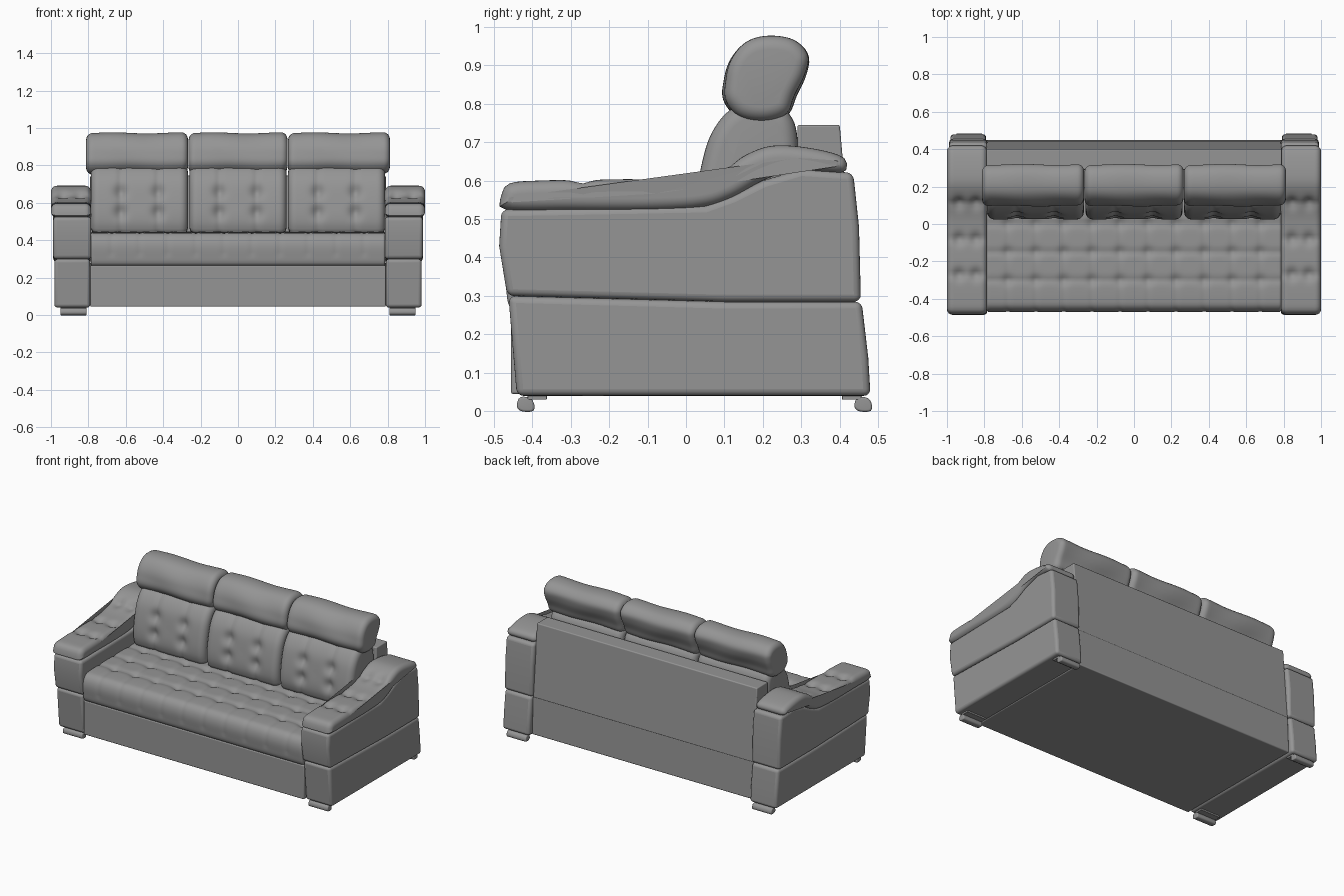
import bpy, bmesh, math
from mathutils import Vector

if "Cube" in bpy.data.objects:
    bpy.data.objects.remove(bpy.data.objects["Cube"])

leather = bpy.data.materials.new("grey_leather")
leather.use_nodes = True
GREY = (0.3, 0.3, 0.3, 1)
leather.diffuse_color = GREY
leather.node_tree.nodes["Principled BSDF"].inputs["Base Color"].default_value = GREY


def finish(bm, name, angle=40, bevel=0):
    bmesh.ops.recalc_face_normals(bm, faces=bm.faces)
    mesh = bpy.data.meshes.new(name)
    bm.to_mesh(mesh)
    bm.free()
    ob = bpy.data.objects.new(name, mesh)
    bpy.context.collection.objects.link(ob)
    mesh.materials.append(leather)
    if bevel:
        mod = ob.modifiers.new("soft_edges", 'BEVEL')
        mod.width, mod.segments = bevel, 4
        mod.limit_method, mod.angle_limit = 'ANGLE', math.radians(35)
    bpy.ops.object.select_all(action='DESELECT')
    ob.select_set(True)
    bpy.context.view_layer.objects.active = ob
    bpy.ops.object.shade_smooth_by_angle(angle=math.radians(angle))
    return ob


def prism(name, profile, x0, x1, bevel):
    """Side profile (y, z) extruded along x."""
    bm = bmesh.new()
    face = bm.faces.new([bm.verts.new((x0, y, z)) for y, z in profile])
    ext = bmesh.ops.extrude_face_region(bm, geom=[face])["geom"]
    bmesh.ops.translate(bm, vec=(x1 - x0, 0, 0),
                        verts=[v for v in ext if isinstance(v, bmesh.types.BMVert)])
    return finish(bm, name, 40, bevel)


def smooth_loop(ctrl, count):
    """Closed Catmull-Rom curve, resampled to even spacing."""
    pts, n = [Vector(c) for c in ctrl], len(ctrl)
    dense = []
    for i in range(n):
        a, b, c, d = (pts[(i + k) % n] for k in (-1, 0, 1, 2))
        for k in range(20):
            t = k / 20
            dense.append(0.5 * (2 * b + (c - a) * t + (2 * a - 5 * b + 4 * c - d) * t * t
                                + (3 * b - a - 3 * c + d) * t ** 3))
    dense.append(dense[0])
    total = sum((q - p).length for p, q in zip(dense, dense[1:]))
    out, run, target = [], 0, 0
    for p, q in zip(dense, dense[1:]):
        seg = (q - p).length
        while len(out) < count and target <= run + seg and seg > 0:
            out.append(p.lerp(q, (target - run) / seg))
            target += total / count
        run += seg
    return out


def cushion(name, ctrl, x0, x1, radius, rings, count, dent=lambda x, y, z: 0):
    """Padded roll along x with rounded ends; dent() presses the surface inwards."""
    loop = smooth_loop(ctrl, count)
    n = len(loop)
    area = sum(loop[i - 1].cross(loop[i]) for i in range(n))
    normals = []
    for i in range(n):
        t = (loop[(i + 1) % n] - loop[i - 1]).normalized()
        normals.append(Vector((-t.y, t.x)) * (1 if area > 0 else -1))
    ends = [radius * (1 - math.cos(math.pi / 2 * k / 6)) for k in range(6)]
    mid = [radius + (x1 - x0 - 2 * radius) * k / rings for k in range(rings + 1)]
    steps = ends + mid + [x1 - x0 - e for e in reversed(ends)]
    bm, prev, hoops = bmesh.new(), None, []
    for s in steps:
        edge = min(s, x1 - x0 - s, radius)
        inset = radius - math.sqrt(max(0, radius ** 2 - (radius - edge) ** 2))
        hoop = []
        for p, nrm in zip(loop, normals):
            q = p + nrm * (inset + dent(x0 + s, p.x, p.y))
            hoop.append(bm.verts.new((x0 + s, q.x, q.y)))
        if prev:
            for i in range(n):
                bm.faces.new((prev[i - 1], prev[i], hoop[i], hoop[i - 1]))
        prev = hoop
        hoops.append(hoop)
    bm.faces.new(hoops[0])
    bm.faces.new(hoops[-1])
    return finish(bm, name, 60)


def bell(d, r):
    return math.exp(-(d / r) ** 2)


# Base and back frame
prism("base", [(-0.455, 0.045), (0.45, 0.045), (0.44, 0.285), (0.2, 0.285), (-0.455, 0.265)],
      -0.79, 0.79, 0.006)
prism("back_panel", [(0.29, 0.28), (0.44, 0.28), (0.40, 0.745), (0.29, 0.745)],
      -0.79, 0.79, 0.006)

# Arms: lower panel, upper panel, tufted pad and feet
LOWER = [(-0.44, 0.04), (0.48, 0.04), (0.474, 0.14), (0.457, 0.285), (0.1, 0.285), (-0.462, 0.3)]
UPPER = [(-0.465, 0.3), (0.1, 0.285), (0.455, 0.285), (0.45, 0.48), (0.435, 0.62), (0.3, 0.63),
         (0.2, 0.6), (0.12, 0.56), (0.05, 0.535), (-0.48, 0.525), (-0.486, 0.43)]
PAD = [(-0.47, 0.525), (-0.48, 0.56), (-0.46, 0.592), (-0.38, 0.6), (-0.2, 0.603), (-0.04, 0.606),
       (0.06, 0.622), (0.14, 0.66), (0.21, 0.688), (0.28, 0.69), (0.37, 0.675), (0.415, 0.655),
       (0.412, 0.622), (0.36, 0.622), (0.28, 0.625), (0.2, 0.6), (0.12, 0.555), (0.04, 0.53),
       (-0.1, 0.522), (-0.3, 0.522)]


def pad_dent(x, y, z):
    if z < 0.575:
        return 0
    return sum(0.018 * bell(math.hypot(abs(x) - bx, y - by), 0.03) + 0.003 * bell(y - by, 0.02)
               for by in (-0.27, -0.08, 0.11) for bx in (0.845, 0.935))


for side, word in ((1, "left"), (-1, "right")):
    def span(a, b):
        return sorted((side * a, side * b))
    prism(word + "_arm_lower", LOWER, *span(0.79, 0.982), 0.018)
    prism(word + "_arm_upper", UPPER, *span(0.785, 0.988), 0.018)
    cushion(word + "_arm_pad", PAD, *span(0.785, 1.0), 0.032, 24, 110, pad_dent)
    for end, y in (("front", -0.417), ("back", 0.461)):
        foot = [(y - 0.023, 0.012), (y - 0.01, 0), (y + 0.018, 0), (y + 0.023, 0.015),
                (y + 0.012, 0.034), (y - 0.015, 0.036)]
        cushion(f"{word}_{end}_foot", foot, *span(0.81, 0.95), 0.006, 2, 20)
        inner = y + (0.03 if y < 0 else -0.03)
        plate = [(inner - 0.025, 0.03), (inner + 0.025, 0.03),
                 (inner + 0.025, 0.045), (inner - 0.025, 0.045)]
        prism(f"{word}_{end}_foot_plate", plate, *span(0.81, 0.95), 0.002)

# Quilted seat
COLUMNS = [-0.675 + 0.15 * k for k in range(10)]
ROWS = (-0.3, -0.15, 0.0)


def seat_dent(x, y, z):
    if z < 0.4:
        return 0.003 * sum(bell(x - c, 0.015) for c in COLUMNS) if y < -0.4 and z > 0.31 else 0
    col = min(abs(x - c) for c in COLUMNS)
    row = min(abs(y - r) for r in ROWS)
    return (0.012 * bell(math.hypot(col, row), 0.028) + 0.007 * bell(row, 0.016)
            + 0.003 * bell(col, 0.014))


SEAT = [(-0.455, 0.268), (-0.468, 0.32), (-0.47, 0.38), (-0.45, 0.425), (-0.4, 0.442),
        (-0.2, 0.446), (0, 0.446), (0.15, 0.44), (0.19, 0.4), (0.19, 0.3), (0.15, 0.265),
        (-0.1, 0.265), (-0.4, 0.265)]
cushion("seat", SEAT, -0.787, 0.787, 0.012, 150, 110, seat_dent)

# Three back cushions with headrests
BACK = [(0.06, 0.435), (0.03, 0.47), (0.025, 0.54), (0.04, 0.64), (0.065, 0.72), (0.11, 0.78),
        (0.17, 0.805), (0.24, 0.795), (0.285, 0.74), (0.292, 0.6), (0.285, 0.46), (0.2, 0.43)]
HEAD = [(0.125, 0.775), (0.098, 0.815), (0.1, 0.87), (0.125, 0.925), (0.165, 0.962),
        (0.22, 0.974), (0.28, 0.963), (0.316, 0.925), (0.31, 0.875), (0.285, 0.82),
        (0.265, 0.775), (0.22, 0.756), (0.165, 0.757)]
for word, cx, hx in (("right", -0.527, -0.54), ("middle", 0, 0), ("left", 0.527, 0.54)):
    def back_dent(x, y, z):
        if y > 0.16:
            return 0
        d = 0
        for bx in (-0.1, 0.1):
            for bz in (0.55, 0.66):
                u, v = x - cx - bx, z - bz
                d += 0.022 * bell(math.hypot(u, v), 0.035)
            d += 0.006 * bell(x - cx - bx, 0.018)
        return d + 0.005 * bell(z - 0.605, 0.08) * bell(x - cx, 0.12)

    def head_dent(x, y, z):
        wave = 0.003 * math.sin(17 * (x - hx) + 20 * z)
        return wave + 0.003 * bell(z - 0.86, 0.03) * (y < 0.2)

    cushion(word + "_back_cushion", BACK, cx - 0.259, cx + 0.259, 0.04, 50, 80, back_dent)
    half = 0.272 if cx else 0.264
    cushion(word + "_headrest", HEAD, hx - half, hx + half, 0.035, 30, 60, head_dent)
